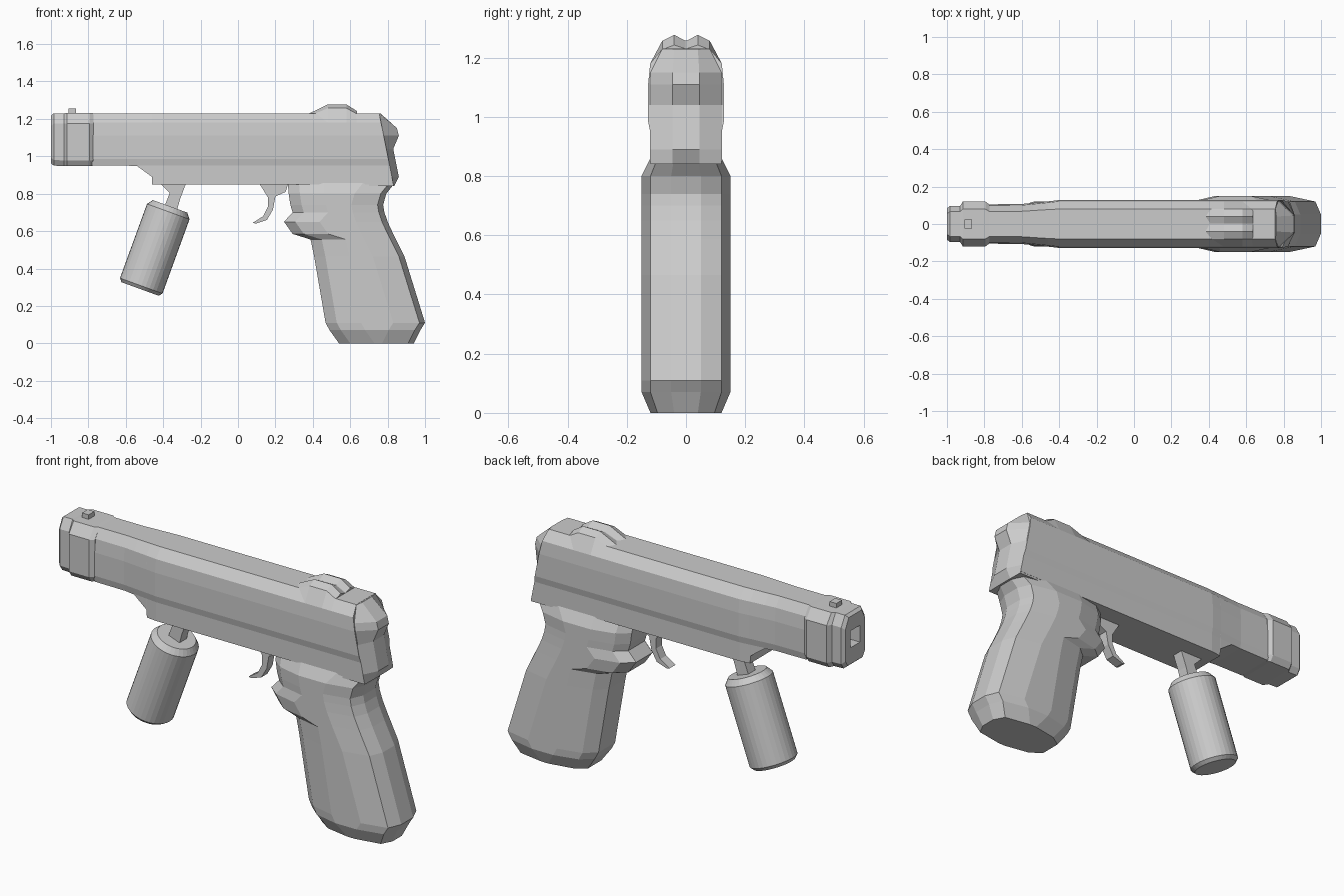
import bpy, bmesh, math
from mathutils import Matrix, Vector


def finish(name, bm):
    bmesh.ops.recalc_face_normals(bm, faces=bm.faces)
    me = bpy.data.meshes.new(name)
    bm.to_mesh(me)
    bm.free()
    ob = bpy.data.objects.new(name, me)
    bpy.context.collection.objects.link(ob)
    return ob


def loft(name, rings):
    """Skin a list of closed rings and cap both ends."""
    bm = bmesh.new()
    vs = [[bm.verts.new(p) for p in r] for r in rings]
    n = len(vs[0])
    for a, b in zip(vs, vs[1:]):
        for i in range(n):
            j = (i + 1) % n
            bm.faces.new((a[i], a[j], b[j], b[i]))
    bm.faces.new(vs[0])
    bm.faces.new(vs[-1])
    return finish(name, bm)


def mirror(half):
    """Close a half ring (y > 0) with its mirror image."""
    return half + [(x, -y, z) for x, y, z in reversed(half)]


def plate(name, pts, t):
    """Extrude an x-z outline to half thickness t."""
    return loft(name, [[(x, y, z) for x, z in pts] for y in (-t, t)])


def box(name, lo, hi):
    return plate_box(name, lo, hi)


def plate_box(name, lo, hi):
    (x0, y0, z0), (x1, y1, z1) = lo, hi
    return loft(name, [[(x0, y0, z), (x1, y0, z), (x1, y1, z), (x0, y1, z)]
                       for z in (z0, z1)])


# Main body: cross-sections along x, slightly bulged, rear end slanted
def body_ring(x, w, t, zb, slant=0.0):
    low = w - 0.007
    half = [(low, zb), (low, max(0.95, zb + 0.003)), (w, 0.985), (w, 1.11),
            (low, 1.18), (t, 1.23)]
    return mirror([(x + slant * (1.23 - z), y, z) for y, z in half])


loft("body", [body_ring(*s) for s in (
    (-0.78, 0.105, 0.068, 0.95), (-0.60, 0.107, 0.068, 0.95),
    (-0.54, 0.113, 0.072, 0.948), (-0.46, 0.121, 0.077, 0.89),
    (-0.459, 0.121, 0.077, 0.85), (-0.40, 0.128, 0.08, 0.85),
    (0.755, 0.128, 0.08, 0.85, 0.2))])

# Rear cap: chamfered back plate stacked in z
loft("rear_cap", [mirror([(0.70, w, z), (0.755 + 0.2 * (1.23 - z), w, z), (xb, c, z)])
                  for z, xb, w, c in (
    (0.84, 0.835, 0.12, 0.045), (0.89, 0.86, 0.12, 0.045), (1.04, 0.83, 0.122, 0.045),
    (1.11, 0.86, 0.122, 0.045), (1.15, 0.85, 0.12, 0.045), (1.229, 0.762, 0.08, 0.04))])

# Muzzle block with raised band
muzzle = loft("muzzle", [mirror([(x, w - 0.02, zb), (x, w, zb + 0.03),
                                 (x, w, zt - 0.055), (x, t, zt)])
                         for x, w, t, zb, zt in (
    (-1.0, 0.083, 0.055, 0.963, 1.217), (-0.985, 0.097, 0.066, 0.95, 1.23),
    (-0.93, 0.097, 0.066, 0.948, 1.23), (-0.915, 0.12, 0.08, 0.947, 1.231),
    (-0.795, 0.12, 0.08, 0.947, 1.231), (-0.773, 0.104, 0.067, 0.95, 1.23))])
cutter = box("bore_cutter", (-1.1, -0.04, 1.05), (-0.90, 0.04, 1.14))
cutter.hide_render = True
cutter.hide_set(True)
cut = muzzle.modifiers.new("bore", 'BOOLEAN')
cut.operation = 'DIFFERENCE'
cut.object = cutter
cut.solver = 'EXACT'

# Front and rear sights
box("front_sight", (-0.905, -0.024, 1.22), (-0.865, 0.024, 1.255))
loft("rear_sight", [mirror([(x, 0.121, 1.18), (x, 0.08, 1.257 - d),
                            (x, 0.04, 1.277 - d * 1.15), (x, 0.002, 1.257 - d * 0.9)])
                    for x, d in ((0.38, 0.042), (0.48, 0.0), (0.58, 0.0), (0.635, 0.03))])


# Grip: faceted cross-sections stacked in z
def grip_ring(z, xf, xb, s):
    return mirror([(x, y * s, z) for x, y in (
        (xf, 0.07), (xf + 0.06, 0.12), (xf + 0.19, 0.15),
        (xb - 0.17, 0.15), (xb - 0.03, 0.12), (xb, 0.05))])


loft("grip", [grip_ring(*s) for s in (
    (0.0, 0.54, 0.94, 0.8), (0.07, 0.49, 0.975, 1), (0.11, 0.468, 1.0, 1),
    (0.465, 0.407, 0.89, 1), (0.555, 0.388, 0.845, 1), (0.585, 0.292, 0.83, 1),
    (0.65, 0.246, 0.80, 1), (0.70, 0.292, 0.783, 1), (0.74, 0.28, 0.776, 1),
    (0.80, 0.271, 0.793, 1), (0.86, 0.266, 0.84, 0.8))])

# Trigger
plate("trigger", [(0.117, 0.86), (0.117, 0.85), (0.16, 0.78), (0.16, 0.73), (0.135, 0.68),
                  (0.08, 0.645), (0.095, 0.64), (0.155, 0.66), (0.187, 0.715),
                  (0.20, 0.785), (0.255, 0.81), (0.27, 0.86)], 0.025)

# Foregrip mount and tilted cylinder
plate("foregrip_mount", [(-0.41, 0.86), (-0.41, 0.85), (-0.365, 0.805), (-0.405, 0.70),
                         (-0.335, 0.68), (-0.31, 0.77), (-0.28, 0.85), (-0.28, 0.86)], 0.03)
tilt = Matrix.Translation((-0.52, 0, 0.30)) @ Matrix.Rotation(math.radians(20), 4, 'Y')
N = 32
loft("foregrip", [[tilt @ Vector((r * math.cos(a), r * math.sin(a), h))
                   for a in (2 * math.pi * i / N for i in range(N))]
                  for h, r in ((-0.01, 0.105), (0.008, 0.121), (0.43, 0.121), (0.46, 0.098))])
